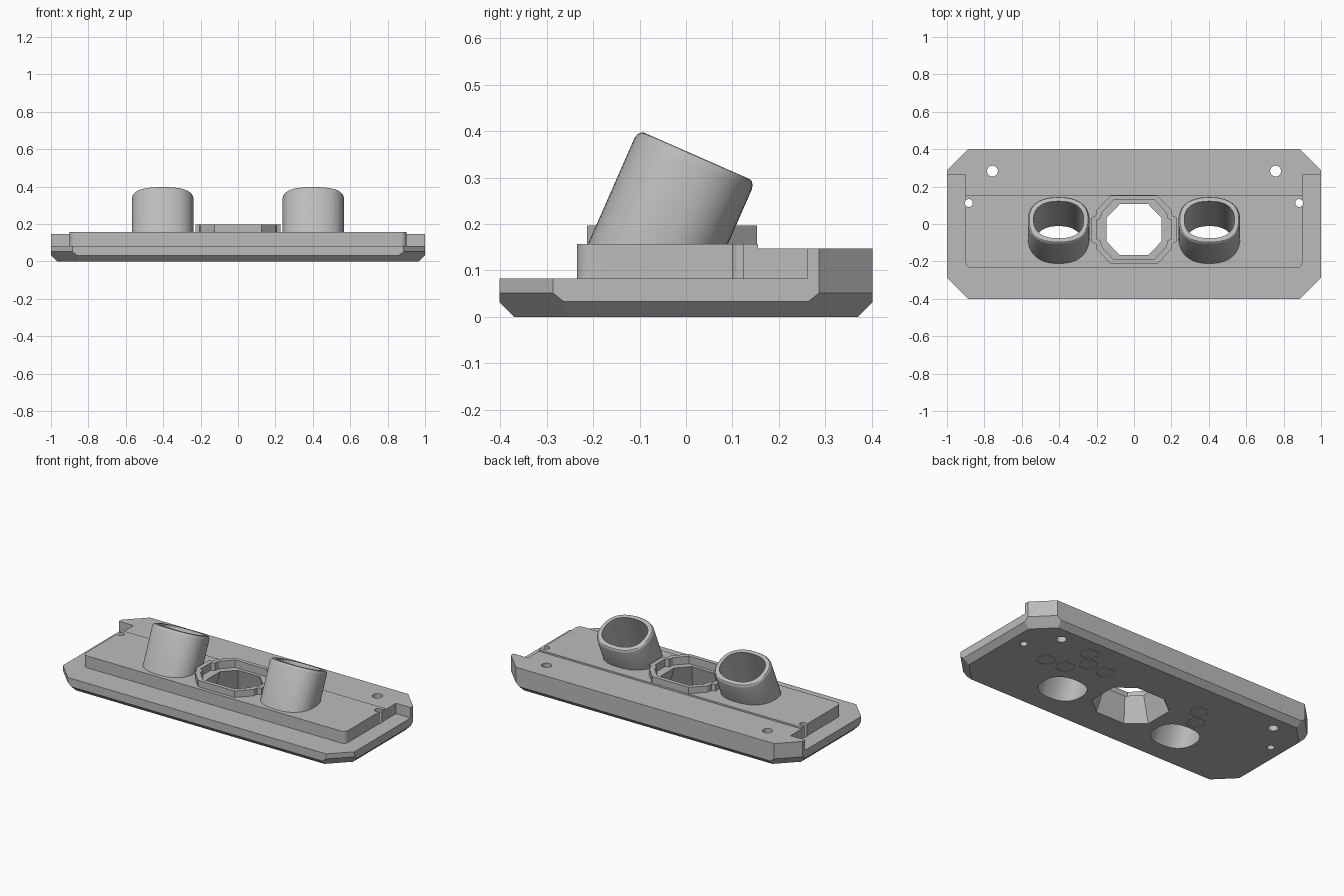
import bpy, bmesh, math
from mathutils import Matrix, Vector

if "Cube" in bpy.data.objects:
    bpy.data.objects.remove(bpy.data.objects["Cube"], do_unlink=True)

GREY = (0.5, 0.5, 0.5, 1)
mat = bpy.data.materials.new("plain grey")
mat.use_nodes = True
mat.diffuse_color = GREY
mat.node_tree.nodes["Principled BSDF"].inputs["Base Color"].default_value = GREY


def loft(name, sections, matrix=Matrix(), planes=()):
    """Closed solid through (outline, height) sections, trimmed by (point, normal) planes."""
    bm = bmesh.new()
    rings = [[bm.verts.new((x, y, z)) for x, y in pts] for pts, z in sections]
    for a, b in zip(rings, rings[1:]):
        for i in range(len(a)):
            j = (i + 1) % len(a)
            bm.faces.new((a[i], a[j], b[j], b[i]))
    bm.faces.new(rings[0][::-1])
    bm.faces.new(rings[-1])
    for co, no in planes:
        geom = bm.verts[:] + bm.edges[:] + bm.faces[:]
        cut = bmesh.ops.bisect_plane(bm, geom=geom, plane_co=co, plane_no=no, clear_outer=True)
        edges = [e for e in cut["geom_cut"] if isinstance(e, bmesh.types.BMEdge)]
        bmesh.ops.edgeloop_fill(bm, edges=edges)
    bmesh.ops.transform(bm, matrix=matrix, verts=bm.verts)
    bmesh.ops.recalc_face_normals(bm, faces=bm.faces)
    mesh = bpy.data.meshes.new(name)
    bm.to_mesh(mesh)
    bm.free()
    mesh.materials.append(mat)
    ob = bpy.data.objects.new(name, mesh)
    bpy.context.collection.objects.link(ob)
    return ob


def prism(name, pts, z0, z1, matrix=Matrix()):
    return loft(name, [(pts, z0), (pts, z1)], matrix)


def combine(target, tool, operation):
    mod = target.modifiers.new("combine", "BOOLEAN")
    mod.operation, mod.object, mod.solver = operation, tool, "EXACT"
    bpy.context.view_layer.objects.active = target
    bpy.ops.object.modifier_apply(modifier=mod.name)
    bpy.data.objects.remove(tool, do_unlink=True)


def mirrored(quadrant, cy=0):
    """Outline from points of the +x +y quadrant, counter-clockwise from the x axis."""
    half = quadrant + [(-x, y) for x, y in reversed(quadrant)]
    return [(x, y + cy) for x, y in half + [(-x, -y) for x, y in half]]


def oval(cx, cy, rx, ry, n=32, power=2, turn=0):
    pts = []
    for i in range(n):
        a = 2 * math.pi * i / n + turn
        c, s = math.cos(a), math.sin(a)
        pts.append((cx + rx * math.copysign(abs(c) ** (2 / power), c),
                    cy + ry * math.copysign(abs(s) ** (2 / power), s)))
    return pts


def box(x, y0, y1):
    return [(-x, y0), (x, y0), (x, y1), (-x, y1)]


# Base slab with clipped corners and a chamfered underside
planes = []
for s in (-1, 1):
    planes += [((s * 0.967, 0, 0), (s, 0, -1)), ((0, s * 0.37, 0), (0, s, -1))]
    for t in (-1, 1):
        planes.append(((s * 0.967, t * 0.255, 0), Vector((s * 0.528, t * 0.528, -0.664))))
outline = mirrored([(1, 0.287), (0.885, 0.402)])
body = loft("mounting_plate", [(outline, 0), (outline, 0.157)], planes=planes)

# Step around the front and sides, leaving a raised deck with rounded corners
r = 0.03
corner = [(0.9 - r + r * math.cos(a), -0.235 + r - r * math.sin(a))
          for a in [math.pi / 2 * i / 6 for i in range(7)]]
step = [(-1.1, -0.5), (1.1, -0.5), (1.1, 0.262), (0.9, 0.262)] + corner
step += [(-x, y) for x, y in reversed(corner)] + [(-0.9, 0.262), (-1.1, 0.262)]
combine(body, prism("front_step", step, 0.083, 0.3), "DIFFERENCE")
combine(body, prism("rear_step", box(1.1, 0.155, 0.5), 0.147, 0.3), "DIFFERENCE")

# Stepped collar around the centre opening
CY = -0.03
outer = mirrored([(0.228, 0.065), (0.205, 0.075), (0.2, 0.105), (0.125, 0.183)], CY)
inner = mirrored([(0.2, 0.05), (0.178, 0.06), (0.173, 0.09), (0.11, 0.158)], CY)
combine(body, prism("collar", outer, 0.1, 0.197), "UNION")
combine(body, prism("collar_recess", inner, 0.15, 0.3), "DIFFERENCE")
low = mirrored([(0.205, 0.09), (0.1, 0.175)], CY)
high = mirrored([(0.147, 0.063), (0.075, 0.137)], CY)
combine(body, loft("centre_opening", [(low, -0.01), (high, 0.15), (high, 0.3)]), "DIFFERENCE")

# Two tubes leaning back, bored right through the plate
for x in (-0.403, 0.403):
    lean = Matrix.Translation((x, 0.023, 0.347)) @ Matrix.Rotation(math.radians(-23.7), 4, "X")
    rings = [(oval(0, 0, 0.165 - d, 0.138 - d, 56, 2.4), z)
             for d, z in ((0, -0.3), (0, -0.018), (0.003, -0.008), (0.008, -0.002), (0.014, 0))]
    combine(body, loft("tube", rings, lean), "UNION")
    bore = oval(0, 0, 0.134, 0.108, 56, 2.4)
    combine(body, prism("tube_bore", bore, -0.6, 0.1, lean), "DIFFERENCE")

# Screw holes
for s in (-1, 1):
    for x, y, rad in ((0.757, 0.283, 0.029), (0.883, 0.112, 0.021)):
        combine(body, prism("screw_hole", oval(s * x, y, rad, rad), -0.1, 0.3), "DIFFERENCE")

# Shallow hexagon outlines engraved underneath
for x, y in ((0.68, 0.06), (0.55, 0.07), (0.54, 0.26), (0.47, 0.17),
             (0.34, 0.16), (-0.33, 0.16), (-0.39, 0.06)):
    groove = prism("hexagon_groove", oval(x, y, 0.058, 0.058, 6), -0.01, 0.003)
    core = prism("hexagon_core", oval(x, y, 0.05, 0.05, 6), -0.02, 0.01)
    combine(groove, core, "DIFFERENCE")
    combine(body, groove, "DIFFERENCE")

# Smooth the round walls, keep the edges crisp
bpy.ops.object.select_all(action="DESELECT")
body.select_set(True)
bpy.context.view_layer.objects.active = body
bpy.ops.object.shade_smooth_by_angle(angle=math.radians(28))
